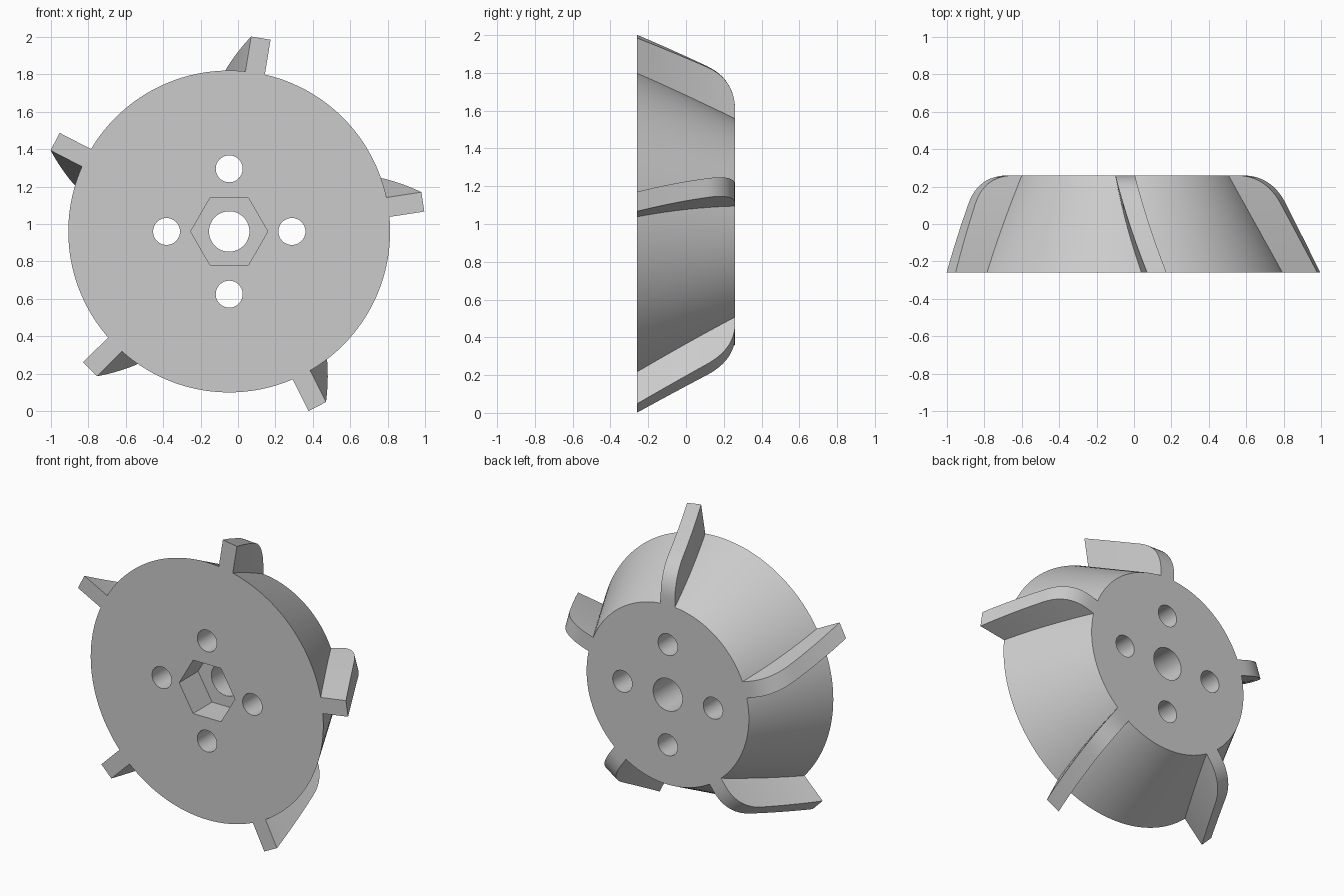
import bpy, bmesh
from math import sin, cos, pi, radians

if "Cube" in bpy.data.objects:
    bpy.data.objects.remove(bpy.data.objects["Cube"])

CX, CZ = -0.047, 0.96          # rotor axis
HALF = 0.26                    # half depth along y
R_FRONT, R_BACK = 0.86, 0.60   # hub radii
BLADES, TWIST, THICK = 5, radians(9.3), 0.105

grey = bpy.data.materials.new("light_grey")
grey.use_nodes = True
grey.diffuse_color = (0.6, 0.6, 0.6, 1)
grey.node_tree.nodes["Principled BSDF"].inputs["Base Color"].default_value = (0.6, 0.6, 0.6, 1)


def smooth(obj):
    bpy.ops.object.select_all(action='DESELECT')
    obj.select_set(True)
    bpy.context.view_layer.objects.active = obj
    bpy.ops.object.shade_smooth_by_angle(angle=radians(30))


def bar(name, x, z, r_back, r_front, y0, y1, sides=48, turn=0):
    """Cylinder or cone lying along y."""
    bpy.ops.mesh.primitive_cone_add(
        vertices=sides, radius1=r_back, radius2=r_front, depth=y1 - y0,
        location=(CX + x, (y0 + y1) / 2, CZ + z), rotation=(pi / 2, turn, 0))
    obj = bpy.context.object
    obj.name = name
    return obj


# Tapered hub
hub = bar("hub", 0, 0, R_BACK, R_FRONT, -HALF, HALF, 128)
hub.data.materials.append(grey)

# Shaft bore, hexagonal nut pocket and four bolt holes
cutters = [bar("bore_cutter", 0, 0, 0.108, 0.108, -0.4, 0.4),
           bar("nut_cutter", 0, 0, 0.206, 0.206, -0.4, -0.06, 6, pi / 6)]
for i in range(4):
    a = i * pi / 2
    cutters.append(bar("bolt_cutter", 0.335 * cos(a), 0.335 * sin(a), 0.072, 0.072, -0.4, 0.4))
for cutter in cutters:
    cutter.hide_render = True
    mod = hub.modifiers.new("cut", 'BOOLEAN')
    mod.operation = 'DIFFERENCE'
    mod.solver = 'EXACT'
    mod.object = cutter
    bpy.context.view_layer.objects.active = hub
    bpy.ops.object.modifier_apply(modifier=mod.name)
    bpy.data.objects.remove(cutter)
smooth(hub)

# Blade outer edge as (y, radius): straight slope, then a rounded rear corner
p0, p1, p2, p3 = (-HALF, 1.047), (0.11, 0.875), (HALF, 0.805), (HALF, 0.64)
edge = [tuple(a + (b - a) * i / 8 for a, b in zip(p0, p1)) for i in range(8)]
for i in range(13):
    t = i / 12
    edge.append(tuple((1 - t) ** 2 * a + 2 * t * (1 - t) * b + t * t * c
                      for a, b, c in zip(p1, p2, p3)))


def blade(index):
    """Twisted blade swept from front to back."""
    bm = bmesh.new()
    rings = []
    for y, r_out in edge:
        k = (HALF - y) / (2 * HALF)
        r_in = R_BACK + (R_FRONT - R_BACK) * k - 0.012
        a = index * 2 * pi / BLADES + TWIST * k
        ring = []
        for r, w in ((r_in, -1), (r_out, -1), (r_out, 1), (r_in, 1)):
            s = w * THICK / 2
            ring.append(bm.verts.new((CX + r * sin(a) + s * cos(a), y,
                                      CZ + r * cos(a) - s * sin(a))))
        rings.append(ring)
    for lo, hi in zip(rings, rings[1:]):
        for j in range(4):
            n = (j + 1) % 4
            bm.faces.new((lo[j], lo[n], hi[n], hi[j]))
    bm.faces.new(rings[0])
    bm.faces.new(rings[-1])
    bmesh.ops.recalc_face_normals(bm, faces=bm.faces)
    mesh = bpy.data.meshes.new("blade")
    bm.to_mesh(mesh)
    bm.free()
    mesh.materials.append(grey)
    obj = bpy.data.objects.new(f"blade_{index + 1}", mesh)
    bpy.context.collection.objects.link(obj)
    smooth(obj)


for i in range(BLADES):
    blade(i)
